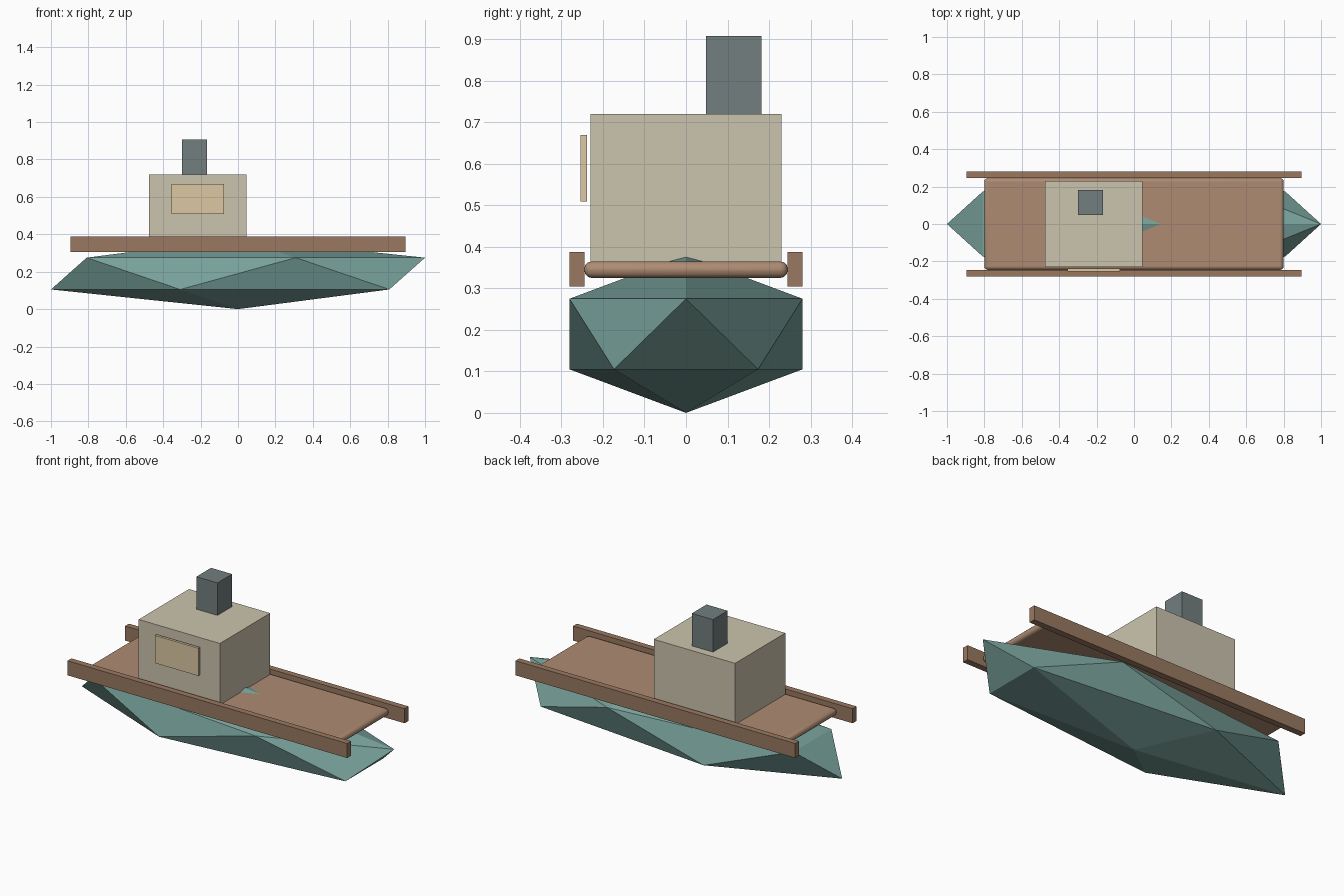
import bpy

if "Cube" in bpy.data.objects:
    bpy.data.objects.remove(bpy.data.objects["Cube"])


def material(name, rgb):
    m = bpy.data.materials.new(name)
    m.diffuse_color = (*rgb, 1)
    m.use_nodes = True
    m.node_tree.nodes["Principled BSDF"].inputs["Base Color"].default_value = m.diffuse_color
    return m


TEAL = material("teal_paint", (0.19, 0.36, 0.33))
PLANK = material("deck_wood", (0.42, 0.26, 0.17))
RAIL = material("rail_wood", (0.32, 0.19, 0.12))
CREAM = material("cream_paint", (0.60, 0.55, 0.42))
GLASS = material("warm_glass", (0.72, 0.58, 0.36))
IRON = material("dark_iron", (0.17, 0.21, 0.21))


def finish(name, mat):
    obj = bpy.context.object
    obj.name = name
    obj.data.materials.append(mat)
    bpy.ops.object.transform_apply(location=False, rotation=False, scale=True)
    return obj


def box(name, x, y, z, mat):
    """Box from (min, max) ranges on each axis."""
    spans = (x, y, z)
    bpy.ops.mesh.primitive_cube_add(size=1, location=[(a + b) / 2 for a, b in spans])
    bpy.context.object.scale = [b - a for a, b in spans]
    return finish(name, mat)


# Faceted hull: a stretched icosahedron
bpy.ops.mesh.primitive_ico_sphere_add(subdivisions=1, radius=1, location=(0, 0, 0.19))
bpy.context.object.scale = (1.118, 0.33, 0.19)
finish("hull", TEAL)

# Deck with rounded edges
deck = box("deck", (-0.8, 0.8), (-0.245, 0.245), (0.325, 0.365), PLANK)
bevel = deck.modifiers.new("rounded_edges", 'BEVEL')
bevel.width = 0.018
bevel.segments = 3
bpy.ops.object.shade_smooth_by_angle()

# Side rails
for side, y in (("front", (-0.281, -0.245)), ("back", (0.245, 0.281))):
    box(side + "_rail", (-0.895, 0.895), y, (0.304, 0.388), RAIL)

# Cabin, its window panel and the funnel
box("cabin", (-0.475, 0.045), (-0.23, 0.23), (0.36, 0.72), CREAM)
box("cabin_window", (-0.355, -0.075), (-0.254, -0.239), (0.509, 0.669), GLASS)
box("funnel", (-0.30, -0.165), (0.048, 0.182), (0.72, 0.908), IRON)
